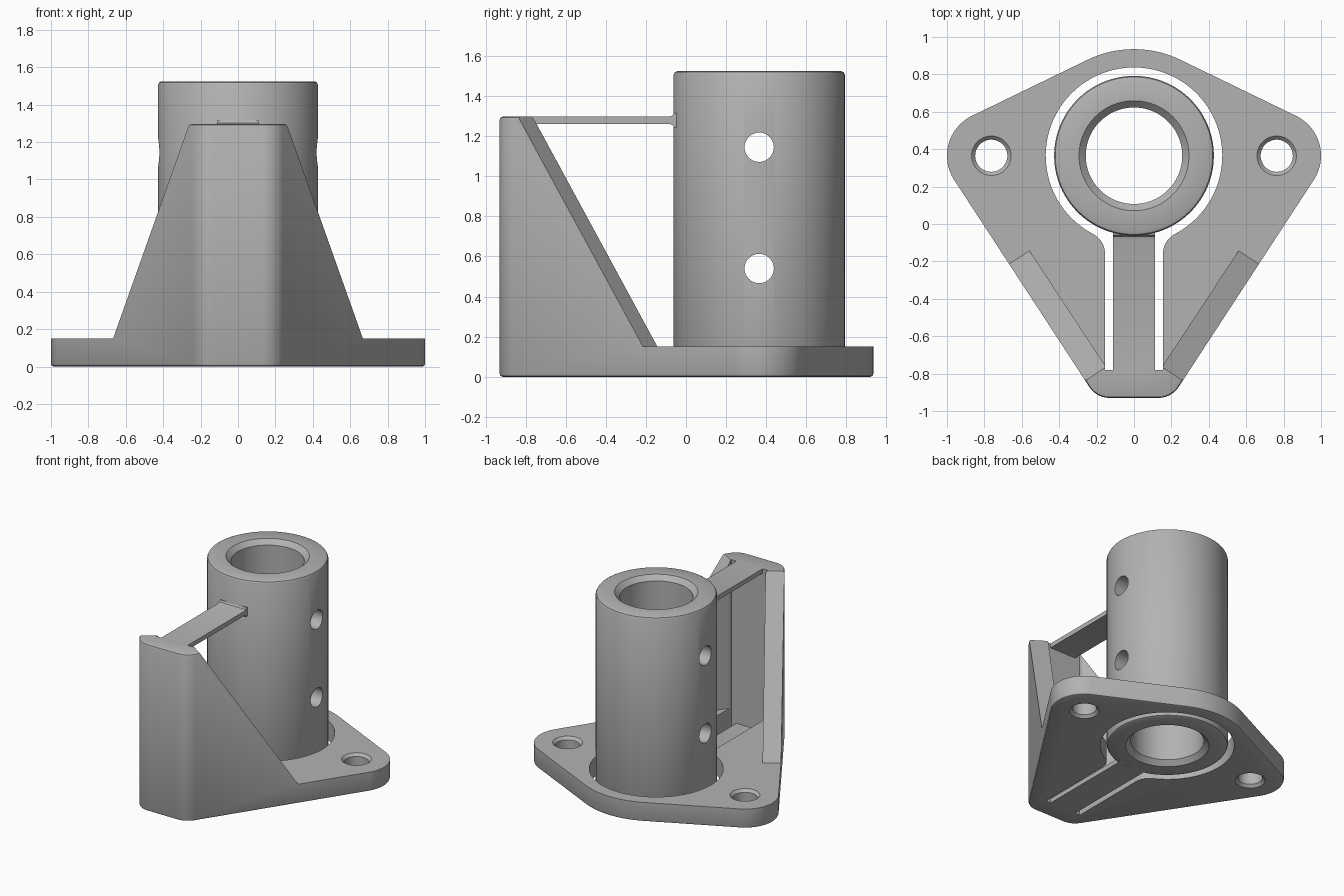
import bpy, bmesh, math
from mathutils import Vector
from mathutils.geometry import convex_hull_2d

cube = bpy.data.objects.get("Cube")
if cube:
    bpy.data.objects.remove(cube, do_unlink=True)

grey = bpy.data.materials.new("plain grey")
grey.use_nodes = True
colour = (0.45, 0.45, 0.45, 1)
grey.diffuse_color = colour
grey.node_tree.nodes["Principled BSDF"].inputs["Base Color"].default_value = colour

TUBE_Y, PLATE, TOP = 0.365, 0.15, 1.297


def finish(name, bm):
    bmesh.ops.recalc_face_normals(bm, faces=bm.faces)
    mesh = bpy.data.meshes.new(name)
    bm.to_mesh(mesh)
    bm.free()
    mesh.materials.append(grey)
    obj = bpy.data.objects.new(name, mesh)
    bpy.context.collection.objects.link(obj)
    return obj


def extrude(name, points, vector):
    bm = bmesh.new()
    face = bm.faces.new([bm.verts.new(p) for p in points])
    top = bmesh.ops.extrude_face_region(bm, geom=[face])["geom"]
    verts = [v for v in top if isinstance(v, bmesh.types.BMVert)]
    bmesh.ops.translate(bm, verts=verts, vec=vector)
    return finish(name, bm)


def prism(name, outline, z0, z1):
    return extrude(name, [(x, y, z0) for x, y in outline], (0, 0, z1 - z0))


def lathe(name, profile, x, y, steps=96):
    """Closed (radius, z) profile turned about a vertical axis."""
    bm = bmesh.new()
    rings = [[bm.verts.new((x + r * math.cos(a), y + r * math.sin(a), z)) for r, z in profile]
             for a in (math.tau * i / steps for i in range(steps))]
    n = len(profile)
    for i, ring in enumerate(rings):
        after = rings[(i + 1) % steps]
        for j in range(n):
            k = (j + 1) % n
            bm.faces.new((ring[j], after[j], after[k], ring[k]))
    bmesh.ops.remove_doubles(bm, verts=bm.verts, dist=1e-5)
    return finish(name, bm)


def arc(cx, cy, r, a0, a1, steps):
    return [(cx + r * math.cos(a0 + (a1 - a0) * i / steps),
             cy + r * math.sin(a0 + (a1 - a0) * i / steps)) for i in range(steps + 1)]


def apply(obj, kind, **settings):
    mod = obj.modifiers.new(kind, kind)
    for key, value in settings.items():
        setattr(mod, key, value)
    bpy.context.view_layer.objects.active = obj
    bpy.ops.object.modifier_apply(modifier=mod.name)


def cut(obj, cutter):
    apply(obj, "BOOLEAN", operation="DIFFERENCE", solver="EXACT", object=cutter)
    bpy.data.objects.remove(cutter, do_unlink=True)


def soften(obj, width):
    apply(obj, "BEVEL", width=width, segments=2, limit_method="ANGLE", angle_limit=math.radians(40))


def smooth(obj):
    bpy.ops.object.select_all(action="DESELECT")
    obj.select_set(True)
    bpy.context.view_layer.objects.active = obj
    bpy.ops.object.shade_smooth_by_angle(angle=math.radians(30))


# Frame: tall block with the rounded flange outline
discs = [(0, TUBE_Y, 0.57)]
for side in (-1, 1):
    discs += [(side * 0.763, TUBE_Y, 0.237), (side * 0.13, -0.8, 0.13)]
cloud = [p for x, y, r in discs for p in arc(x, y, r, 0, math.tau * 79 / 80, 79)]
outline = [cloud[i] for i in convex_hull_2d([Vector(p) for p in cloud])]
frame = prism("frame", outline, 0, TOP)
soften(frame, 0.015)

# Space between the walls, above the plate
back = Vector((0.55, 0.835))
corner = Vector((0.139, -0.78))
far = corner + back * 2.2
cut(frame, prism("cavity", [(-corner.x, corner.y), corner, far, (-far.x, far.y)], PLATE, 2))

# Sloping ends of the side walls
for side in (-1, 1):
    along = Vector((side * back.x, back.y, 0))
    inward = Vector((-side * back.y, back.x, 0))
    start = Vector((side * 0.2, -0.93, 0)) - inward * 0.2
    run = (0.855 - 0.11) / (TOP - PLATE)
    profile = [(0.855, PLATE), (0.11 - 0.2 * run, TOP + 0.2), (2.6, TOP + 0.2), (2.6, PLATE)]
    points = [start + along * s + Vector((0, 0, z)) for s, z in profile]
    cut(frame, extrude("slope_cutter", points, inward * 0.36))

# Keyhole opening around the tube and arms
fillet, slot, ring = 0.12, 0.155, 0.472
fx = slot + fillet
drop = math.sqrt((ring + fillet) ** 2 - fx ** 2)
turn = math.atan2(drop, -fx)
half = [(slot, -0.78)] + arc(fx, TUBE_Y - drop, fillet, math.pi, turn, 8)
half += arc(0, TUBE_Y, ring, turn - math.pi, math.pi / 2, 48)[1:]
keyhole = half + [(-x, y) for x, y in reversed(half[:-1])]
cut(frame, prism("keyhole", keyhole, -0.1, 2))

# Screw holes, chamfered at both ends
screw = [(0, -0.02), (0.125, -0.02), (0.086, 0.02), (0.086, PLATE - 0.02),
         (0.125, PLATE + 0.02), (0, PLATE + 0.02)]
for side in (-1, 1):
    cut(frame, lathe("screw_hole", screw, side * 0.763, TUBE_Y, 48))
smooth(frame)

# Tube with chamfered bore and two cross holes
r, bore, lip, height, b = 0.427, 0.258, 0.294, 1.525, 0.006
tube = lathe("tube", [
    (bore, 0.036), (lip, 0), (r - 3 * b, 0), (r - b, b), (r, 3 * b),
    (r, height - 3 * b), (r - b, height - b), (r - 3 * b, height),
    (lip, height), (bore, height - 0.036)], 0, TUBE_Y)
for z in (0.54, 1.145):
    circle = arc(TUBE_Y, z, 0.073, 0, math.tau * 47 / 48, 47)
    cut(tube, extrude("cross_hole", [(-1, y, h) for y, h in circle], (2, 0, 0)))
smooth(tube)

# Flexible arms, flared where they meet the tube
thick, flare, width = 0.035, 0.018, 0.113
for name, z0, up, down in (("upper_arm", TOP - thick, flare, flare), ("lower_arm", 0, flare, 0)):
    z1 = z0 + thick
    side_profile = [(-0.8, z0), (-0.085, z0), (-0.068, z0 - down / 3), (-0.06, z0 - down), (0, z0 - down),
                    (0, z1 + up), (-0.06, z1 + up), (-0.068, z1 + up / 3), (-0.085, z1), (-0.8, z1)]
    arm = extrude(name, [(-width, y, z) for y, z in side_profile], (2 * width, 0, 0))
    smooth(arm)
